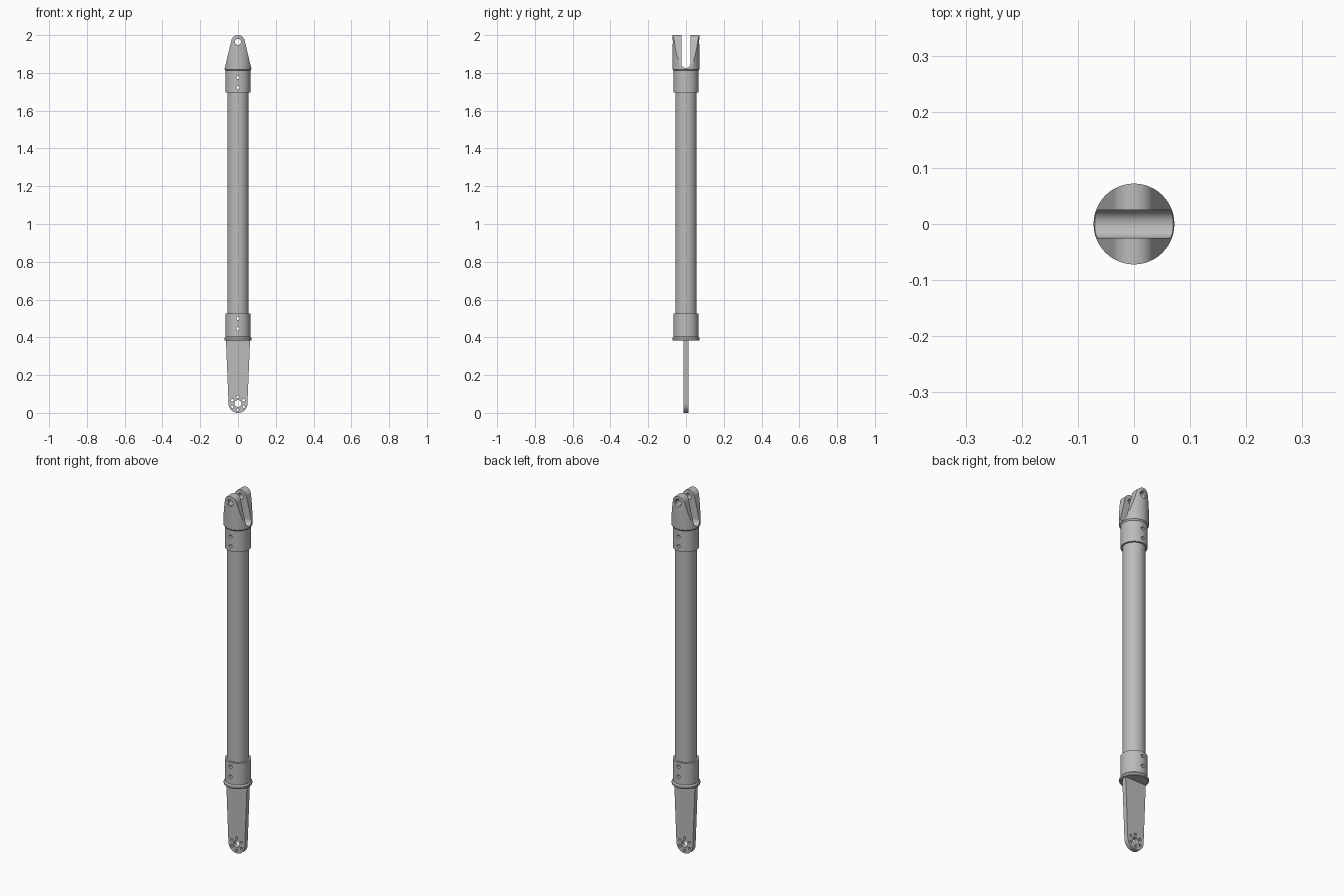
import bpy, bmesh, math
from mathutils import Matrix

cube = bpy.data.objects.get("Cube")
if cube:
    bpy.data.objects.remove(cube, do_unlink=True)

GREY = (0.5, 0.5, 0.5, 1)
grey = bpy.data.materials.new("plain grey")
grey.use_nodes = True
grey.diffuse_color = GREY
grey.node_tree.nodes["Principled BSDF"].inputs["Base Color"].default_value = GREY


def make(name, bm):
    bmesh.ops.recalc_face_normals(bm, faces=bm.faces)
    mesh = bpy.data.meshes.new(name)
    bm.to_mesh(mesh)
    bm.free()
    mesh.materials.append(grey)
    ob = bpy.data.objects.new(name, mesh)
    bpy.context.collection.objects.link(ob)
    return ob


def lathe(name, profile, segments=64):
    """Closed solid turned about z from (radius, height) points."""
    bm = bmesh.new()
    rings = []
    for r, z in profile:
        rings.append([bm.verts.new((r * math.cos(a), r * math.sin(a), z))
                      for a in (math.tau * i / segments for i in range(segments))])
    for low, high in zip(rings, rings[1:]):
        for i in range(segments):
            j = (i + 1) % segments
            bm.faces.new((low[i], low[j], high[j], high[i]))
    bm.faces.new(rings[0])
    bm.faces.new(rings[-1])
    return make(name, bm)


def tapered_plate(name, half_base, z_base, z_tip, radius, half_depth):
    """Plate tapering from a straight base to a round tip, extruded along y."""
    side = 1 if z_tip > z_base else -1
    rise = abs(z_tip - z_base)
    start = math.atan2(-rise, half_base) + math.acos(radius / math.hypot(half_base, rise))
    steps = 28
    outline = [(half_base, z_base)]
    for i in range(steps + 1):
        a = start + (math.pi - 2 * start) * i / steps
        outline.append((radius * math.cos(a), z_tip + side * radius * math.sin(a)))
    outline.append((-half_base, z_base))
    bm = bmesh.new()
    face = bm.faces.new([bm.verts.new((x, -half_depth, z)) for x, z in outline])
    new = bmesh.ops.extrude_face_region(bm, geom=[face])["geom"]
    bmesh.ops.translate(bm, vec=(0, 2 * half_depth, 0),
                        verts=[v for v in new if isinstance(v, bmesh.types.BMVert)])
    return make(name, bm)


def rod(axis, centre, r1, r2, length, segments=32):
    """Helper cutter: cylinder or cone along x or y."""
    turn = Matrix.Rotation(math.pi / 2, 4, "Y" if axis == "x" else "X")
    bm = bmesh.new()
    bmesh.ops.create_cone(bm, cap_ends=True, segments=segments, radius1=r1, radius2=r2,
                          depth=length, matrix=Matrix.Translation(centre) @ turn)
    return make("cutter", bm)


def boolean(ob, cutter, operation="DIFFERENCE"):
    mod = ob.modifiers.new("cut", "BOOLEAN")
    mod.object, mod.operation, mod.solver = cutter, operation, "EXACT"
    bpy.ops.object.select_all(action="DESELECT")
    bpy.context.view_layer.objects.active = ob
    ob.select_set(True)
    bpy.ops.object.modifier_apply(modifier=mod.name)
    bpy.data.objects.remove(cutter, do_unlink=True)


# Main tube
tube = lathe("main_tube", [(0.056, 0.515), (0.056, 1.705)])

# Collars, flared at their outer ends and cross-drilled for bolts
lower = lathe("lower_collar", [(0.069, 0.383), (0.072, 0.387), (0.072, 0.396),
                               (0.066, 0.404), (0.066, 0.525)])
upper = lathe("upper_collar", [(0.066, 1.695), (0.066, 1.812), (0.072, 1.819), (0.072, 1.823)])
for collar, heights in ((lower, (0.445, 0.5)), (upper, (1.722, 1.776))):
    for z in heights:
        boolean(collar, rod("y", (0, 0, z), 0.009, 0.009, 0.3, 20))

# Fork: round stock trimmed to a taper, slotted and drilled for a pin
PIN_Z = 1.964
fork = lathe("fork", [(0.072, 1.822), (0.072, 2.01)])
boolean(fork, tapered_plate("cutter", 0.071, 1.821, PIN_Z, 0.036, 0.1), "INTERSECT")
slot_round = rod("x", (0, 0, 1.851), 0.025, 0.025, 0.3, 48)
bm = bmesh.new()
bmesh.ops.create_cube(bm, size=1, matrix=Matrix.Translation((0, 0, 1.951))
                      @ Matrix.Diagonal((0.29, 0.05, 0.2, 1)))
boolean(fork, slot_round)
boolean(fork, make("cutter", bm))
boolean(fork, rod("y", (0, 0, PIN_Z), 0.016, 0.016, 0.3))
for side in (-1, 1):
    big, small = (0.024, 0.014) if side < 0 else (0.014, 0.024)
    boolean(fork, rod("y", (0, side * 0.069, PIN_Z), small if side > 0 else big,
                      big if side > 0 else small, 0.012))

# Blade with a centre bore and a ring of small holes
EYE_Z = 0.05
blade = tapered_plate("blade", 0.064, 0.39, EYE_Z, 0.05, 0.0125)
boolean(blade, rod("y", (0, 0, EYE_Z), 0.018, 0.018, 0.1))
for i in range(6):
    a = math.tau * i / 6 + math.pi / 6
    boolean(blade, rod("y", (0.034 * math.cos(a), 0, EYE_Z + 0.034 * math.sin(a)),
                       0.007, 0.007, 0.1, 16))

# Smooth the round surfaces, keep machined edges sharp
for ob in (tube, lower, upper, fork, blade):
    bpy.ops.object.select_all(action="DESELECT")
    bpy.context.view_layer.objects.active = ob
    ob.select_set(True)
    bpy.ops.object.shade_smooth_by_angle(angle=math.radians(30))
